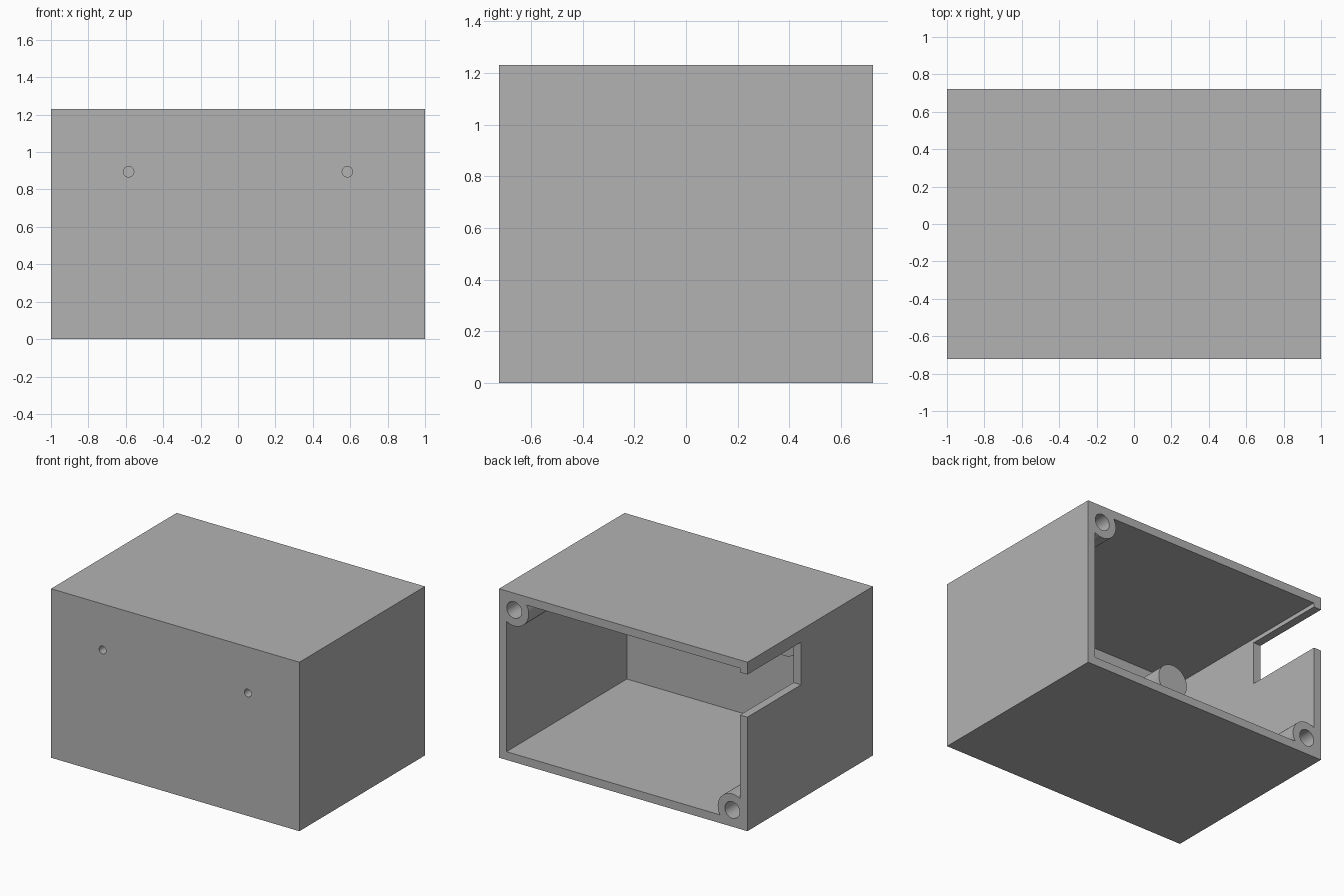
import bpy
import math
from mathutils import Vector

# Remove the default object
cube = bpy.data.objects.get("Cube")
if cube:
    bpy.data.objects.remove(cube, do_unlink=True)

W, D, H = 1.0, 0.722, 1.23      # half width, half depth, full height
T = 0.06                        # wall thickness
INSET = 0.122                   # corner boss centre, from the outer faces

grey = bpy.data.materials.new("plain grey")
grey.use_nodes = True
colour = (0.45, 0.45, 0.45, 1)
grey.diffuse_color = colour
grey.node_tree.nodes["Principled BSDF"].inputs["Base Color"].default_value = colour


def box(name, low, high):
    """Axis-aligned box between two corners."""
    low, high = Vector(low), Vector(high)
    bpy.ops.mesh.primitive_cube_add(size=1, location=(low + high) / 2)
    ob = bpy.context.object
    ob.name = name
    ob.scale = high - low
    bpy.ops.object.transform_apply(location=True, rotation=False, scale=True)
    ob.data.materials.append(grey)
    return ob


def rod(name, x, z, radius, y0, y1):
    """Round bar running along y."""
    bpy.ops.mesh.primitive_cylinder_add(
        vertices=48, radius=radius, depth=y1 - y0,
        location=(x, (y0 + y1) / 2, z), rotation=(math.pi / 2, 0, 0))
    ob = bpy.context.object
    ob.name = name
    bpy.ops.object.transform_apply(location=True, rotation=True, scale=True)
    ob.data.materials.append(grey)
    return ob


def cut(target, cutter):
    """Subtract the cutter, then discard it."""
    mod = target.modifiers.new("cut", 'BOOLEAN')
    mod.operation = 'DIFFERENCE'
    mod.solver = 'EXACT'
    mod.object = cutter
    bpy.context.view_layer.objects.active = target
    bpy.ops.object.modifier_apply(modifier=mod.name)
    bpy.data.objects.remove(cutter, do_unlink=True)


corners = [(W - INSET, H - INSET), (INSET - W, INSET)]
mounts = [(-0.585, 0.895), (0.585, 0.895)]

# Hollow interior, leaving corner bosses and front standoffs standing
cavity = box("cavity", (T - W, T - D, T), (W - T, D + 0.2, H - T))
for x, z in corners:
    cut(cavity, rod("corner_boss", x, z, 0.117, -D, D + 0.3))
for x, z in mounts:
    cut(cavity, rod("standoff", x, z, 0.12, -D, -0.30))

# Enclosure shell, open at the back
case = box("enclosure_shell", (-W, -D, 0), (W, D, H))
cut(case, cavity)

# Cable slot in one side wall
cut(case, box("side_slot", (-W - 0.1, 0.105, 0.83), (-W + 0.1, D + 0.2, 1.14)))

# Screw holes in the corner bosses and through the front into the standoffs
for x, z in corners:
    cut(case, rod("boss_hole", x, z, 0.06, 0.1, D + 0.1))
for x, z in mounts:
    cut(case, rod("front_hole", x, z, 0.028, -D - 0.1, -0.36))

# Smooth round parts, crisp edges
bpy.ops.object.select_all(action='DESELECT')
case.select_set(True)
bpy.context.view_layer.objects.active = case
bpy.ops.object.shade_smooth_by_angle(angle=math.radians(30))
